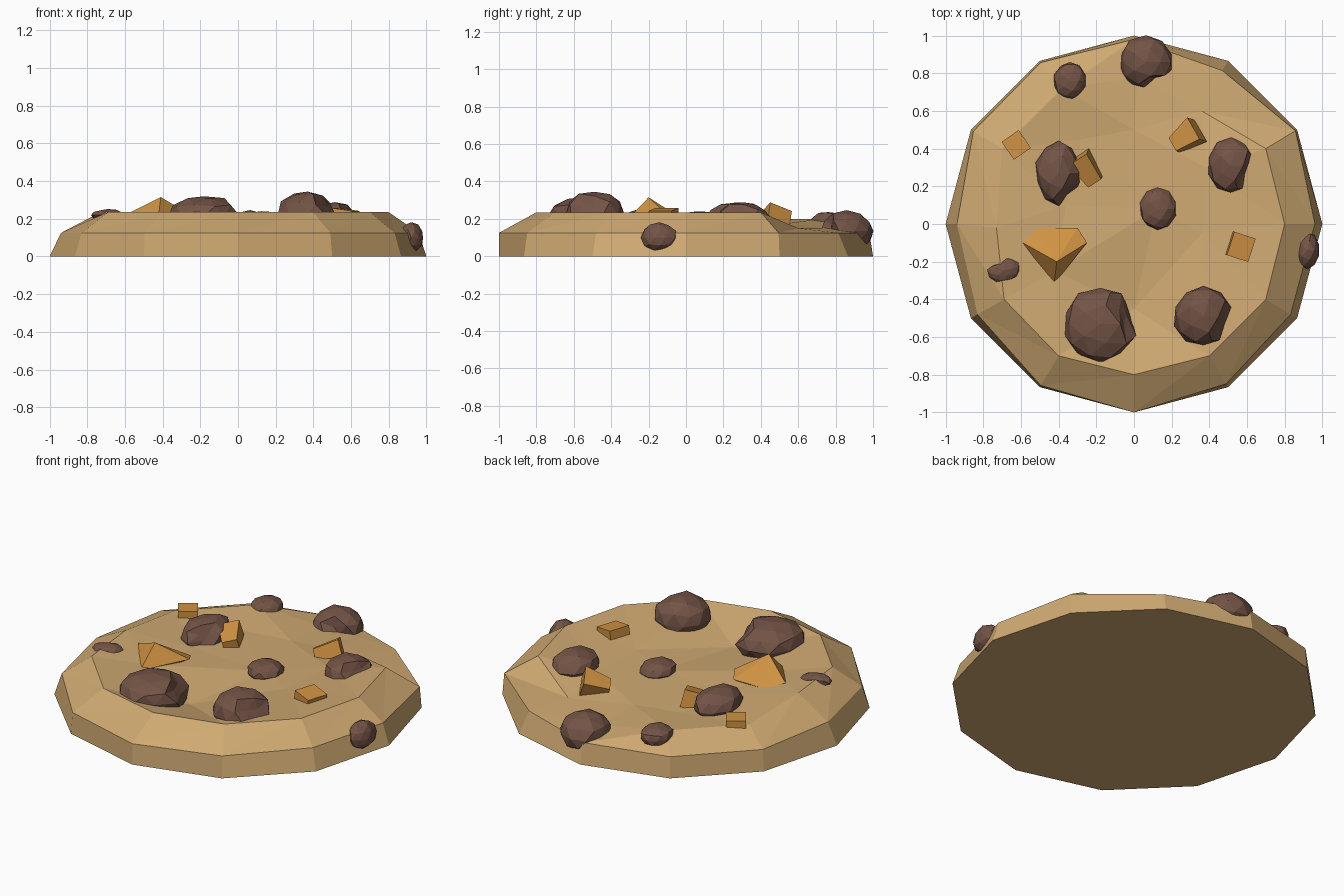
import bpy, bmesh, math, random
from mathutils import Vector, Matrix
from mathutils.geometry import delaunay_2d_cdt

if "Cube" in bpy.data.objects:
    bpy.data.objects.remove(bpy.data.objects["Cube"])

random.seed(4)


def material(name, rgb):
    m = bpy.data.materials.new(name)
    m.diffuse_color = (*[c ** 2.2 for c in rgb], 1)
    m.use_nodes = True
    m.node_tree.nodes["Principled BSDF"].inputs["Base Color"].default_value = m.diffuse_color
    return m


DOUGH = material("baked dough", (0.81, 0.66, 0.445))
CHOC = material("chocolate", (0.45, 0.33, 0.28))
CARAMEL = material("caramel", (0.81, 0.57, 0.27))


def make_object(name, bm, mat):
    bmesh.ops.recalc_face_normals(bm, faces=bm.faces)
    me = bpy.data.meshes.new(name)
    bm.to_mesh(me)
    bm.free()
    me.materials.append(mat)
    ob = bpy.data.objects.new(name, me)
    bpy.context.collection.objects.link(ob)
    return ob


def polar(step, r):
    a = math.radians(30 * step)
    return r * math.cos(a), r * math.sin(a)


# Cookie: twelve-sided base, a waist ring, an uneven rim and a dented top
waist_r = [.96, .99, .94, .98, .99, .985, .94, .96, .99, 1.0, .98, .96]
rim = [(.80, 0, .235), (.70, .40, .235), (.36, .60, .15), (.02, .78, .15),
       (-.38, .72, .20), (-.70, .40, .20), (-.73, -.02, .235), (-.69, -.40, .235),
       (-.40, -.70, .235), (0, -.80, .235), (.40, -.70, .235), (.70, -.40, .235)]
dents = [(0, -.45, .15), (.36, -.05, .19), (.12, .08, .18), (0, .50, .17),
         (-.28, .45, .175), (-.36, .10, .18), (.38, .30, .19), (-.42, -.25, .20)]

bm = bmesh.new()
base = [bm.verts.new((*polar(i, 1.0), 0)) for i in range(12)]
waist = [bm.verts.new((*polar(i, r), .125)) for i, r in enumerate(waist_r)]
lip = [bm.verts.new(p) for p in rim]
bm.faces.new(base[::-1])
for i in range(12):
    j = (i + 1) % 12
    bm.faces.new((base[i], base[j], waist[j], waist[i]))
    bm.faces.new((waist[i], waist[j], lip[j]))
    bm.faces.new((waist[i], lip[j], lip[i]))
tops = lip + [bm.verts.new(p) for p in dents]
tri = delaunay_2d_cdt([v.co.xy for v in tops],
                      [(i, (i + 1) % 12) for i in range(12)], [], 1, 1e-5)
for f in tri[2]:
    bm.faces.new([tops[tri[3][k][0]] for k in f])
make_object("cookie", bm, DOUGH)


# Chocolate chips: roughened, flattened balls with a chipped notch
def chip(name, centre, size, turn=0, notch=None):
    bm = bmesh.new()
    bmesh.ops.create_icosphere(bm, subdivisions=2, radius=1)
    for v in bm.verts:
        d = v.co.normalized()
        v.co *= random.uniform(.92, 1.03)
        if notch is not None:
            n = Vector((math.cos(notch), math.sin(notch), .35)).normalized()
            if d.dot(n) > .88:
                v.co *= .72
    bm.transform(Matrix.Translation(centre) @ Matrix.Rotation(turn, 4, 'Z')
                 @ Matrix.Diagonal((*size, 1)))
    make_object(name, bm, CHOC)


chips = [((-.18, -.53, .215), (.20, .205, .11), 0, .4),
         ((.37, -.49, .225), (.165, .165, .125), 0, -.3),
         ((-.40, .27, .20), (.125, .175, .095), 0, -.9),
         ((.515, .31, .20), (.125, .15, .09), 0, -.2),
         ((.125, .08, .185), (.10, .115, .06), 0, None),
         ((.065, .86, .135), (.15, .145, .11), 0, -1.2),
         ((-.34, .76, .18), (.09, .105, .06), 0, None),
         ((.92, -.14, .10), (.068, .10, .08), 0, None),
         ((-.69, -.245, .22), (.09, .065, .032), .2, 1.9)]
for i, (c, s, t, n) in enumerate(chips):
    chip(f"chocolate_chip_{i + 1}", c, s, t, n)


# Caramel pieces: small tilted blocks, some tapered
def block(name, centre, size, rot, taper=1):
    bm = bmesh.new()
    bmesh.ops.create_cube(bm, size=1)
    for v in bm.verts:
        if v.co.x > 0:
            v.co.y *= taper
            v.co.z *= taper
    m = Matrix.Translation(centre)
    for a, ax in zip(rot, "ZYX"):
        m = m @ Matrix.Rotation(math.radians(a), 4, ax)
    bm.transform(m @ Matrix.Diagonal((*size, 1)))
    make_object(name, bm, CARAMEL)


block("caramel_cube_left", (-.625, .42, .195), (.11, .115, .075), (35, 0, 0))
block("caramel_cube_right", (.565, -.12, .215), (.12, .13, .07), (-18, 8, 0))
block("caramel_wedge_back", (.275, .46, .20), (.15, .14, .10), (215, 15, 20), .6)
block("caramel_wedge_centre", (-.25, .29, .20), (.16, .12, .10), (-55, 10, 15), .7)

# Large caramel shard: slanted top with a steep front point
bm = bmesh.new()
pts = [(-.59, -.10, .225), (-.51, -.02, .20), (-.30, -.02, .20), (-.25, -.10, .22),
       (-.41, -.20, .315), (-.425, -.32, .19), (-.42, -.12, .13)]
bmesh.ops.convex_hull(bm, input=[bm.verts.new(p) for p in pts])
make_object("caramel_shard", bm, CARAMEL)
